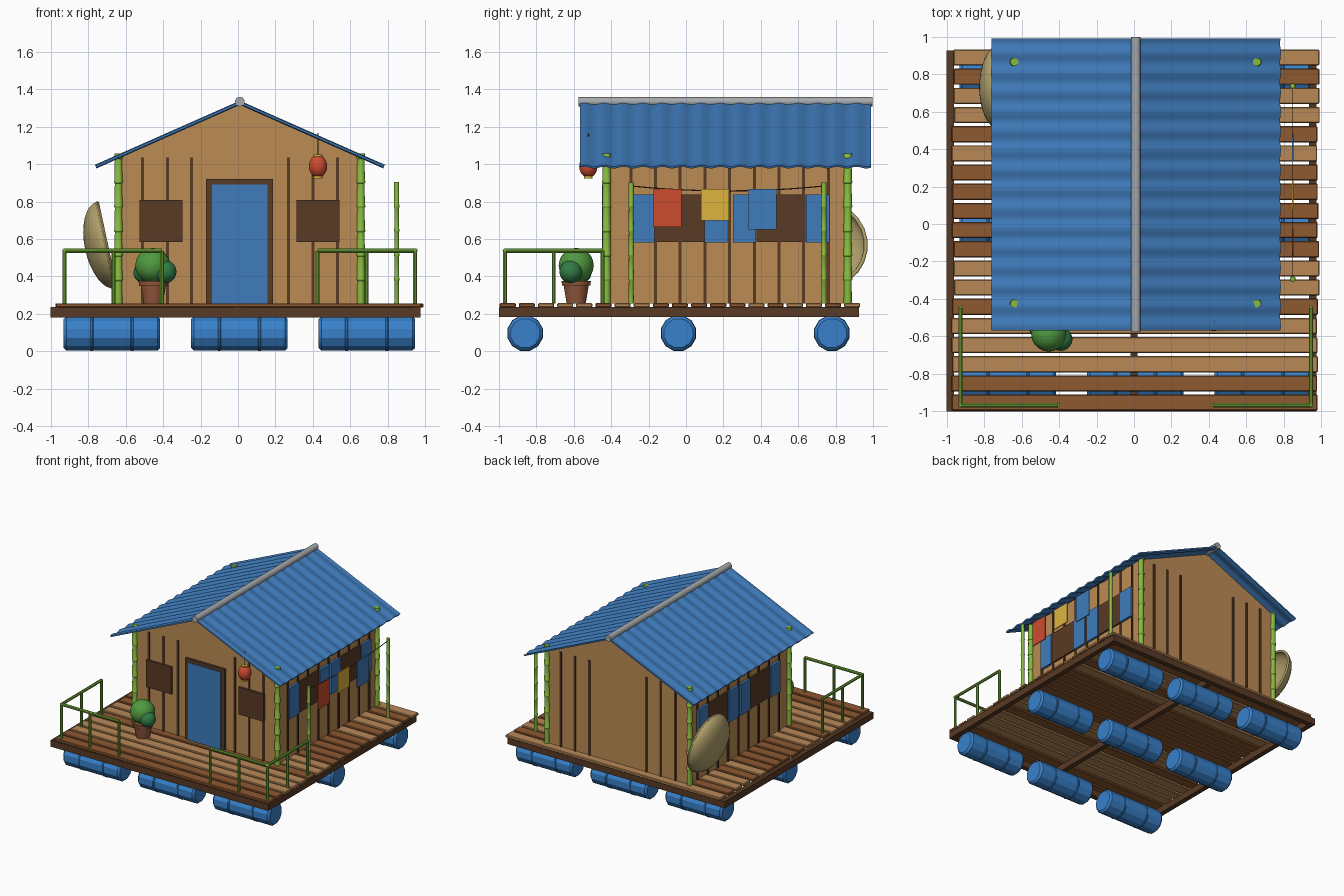
import bpy, bmesh, math, random
from mathutils import Vector, Matrix

if "Cube" in bpy.data.objects:
    bpy.data.objects.remove(bpy.data.objects["Cube"])

random.seed(4)
COL = dict(blue=(.05, .2, .5), barrel=(.04, .22, .6), dark=(.1, .042, .018), plank=(.27, .1, .03),
           light=(.48, .25, .095), wall=(.5, .26, .09), green=(.24, .5, .05), rail=(.17, .4, .04),
           grey=(.38, .4, .42), red=(.6, .07, .03), yellow=(.72, .46, .05), clay=(.3, .1, .045),
           leaf=(.08, .32, .05), leaf_dark=(.03, .2, .06), straw=(.45, .36, .15))
MATS = {}


def finish(name, bm, col, smooth=None):
    bmesh.ops.recalc_face_normals(bm, faces=bm.faces)
    me = bpy.data.meshes.new(name)
    bm.to_mesh(me)
    bm.free()
    o = bpy.data.objects.new(name, me)
    bpy.context.collection.objects.link(o)
    if col not in MATS:
        MATS[col] = bpy.data.materials.new(col)
        MATS[col].diffuse_color = (*COL[col], 1)
    me.materials.append(MATS[col])
    if smooth:
        bpy.ops.object.select_all(action='DESELECT')
        o.select_set(True)
        bpy.context.view_layer.objects.active = o
        bpy.ops.object.shade_smooth_by_angle(angle=math.radians(smooth))
    return o


def box(name, x, y, z, col, bevel=0):
    bm = bmesh.new()
    bmesh.ops.create_cube(bm, size=1)
    for v in bm.verts:
        v.co = [(r[0] + r[1]) / 2 + c * (r[1] - r[0]) for r, c in zip((x, y, z), v.co)]
    if bevel:
        bmesh.ops.bevel(bm, geom=bm.edges[:], offset=bevel, segments=1, affect='EDGES')
    return finish(name, bm, col)


def lathe(name, prof, origin, axis, col, n=12, smooth=40):
    """Spin (radius, distance) points about an axis through origin."""
    bm = bmesh.new()
    m = Matrix.Translation(origin) @ Vector(axis).to_track_quat('Z', 'Y').to_matrix().to_4x4()
    rings = []
    for r, t in prof:
        k = 1 if r == 0 else n
        rings.append([bm.verts.new(m @ Vector((r * math.cos(2 * math.pi * (i + .5) / n),
                                               r * math.sin(2 * math.pi * (i + .5) / n), t))) for i in range(k)])
    for a, b in zip(rings, rings[1:]):
        for i in range(n):
            j = (i + 1) % n
            f = [a[i % len(a)], a[j % len(a)], b[j % len(b)], b[i % len(b)]]
            bm.faces.new(list(dict.fromkeys(f)))
    for ring in (rings[0], rings[-1]):
        if len(ring) > 1:
            bm.faces.new(ring)
    return finish(name, bm, col, smooth)


def tube(name, a, b, r, col, n=8):
    d = Vector(b) - Vector(a)
    return lathe(name, [(r, 0), (r, d.length)], a, d, col, n)


def bamboo(name, a, b, r, step, col='green'):
    d = Vector(b) - Vector(a)
    L, prof = d.length, [(r, 0)]
    for i in range(1, int(L / step) + 1):
        t = i * step
        if t < L - .02:
            prof += [(r * .93, t - .008), (r * 1.13, t - .003), (r * 1.13, t + .003), (r, t + .008)]
    return lathe(name, prof + [(r, L)], a, d, col, 10)


def ball(name, c, r, col, sub=3):
    bm = bmesh.new()
    bmesh.ops.create_icosphere(bm, subdivisions=sub, radius=r)
    bmesh.ops.translate(bm, verts=bm.verts, vec=c)
    return finish(name, bm, col, 60)


# floating barrels
for y in (-.86, -.04, .78):
    for x in (-.93, -.25, .43):
        p = [(.08, 0), (.095, .015)]
        for t in (.15, .365):
            p += [(.095, t - .008), (.098, t - .004), (.098, t + .004), (.095, t + .008)]
        lathe('barrel', p + [(.095, .5), (.08, .515)], (x, y, .096), (1, 0, 0), 'barrel', 12, 25)

# deck frame
for x in (-1, -.02, .935):
    box('frame_beam', (x, x + .04), (-1, .925), (.182, .236), 'dark')
for y in (-1, .885):
    box('frame_cross_beam', (-1, .975), (y, y + .04), (.182, .2355), 'dark')

# deck planks, front to back
for i, c in enumerate('DDLLLDLLDDDDDLDLLDL'):
    y, s = -.953 + i * .1023, random.uniform(-.008, .008)
    box('deck_plank', (-.968 + s, .984 + s), (y - .043, y + .043), (.234, .257),
        'light' if c == 'L' else 'plank', .005)

# cabin walls and gable
box('cabin_walls', (-.635, .655), (-.425, .865), (.255, 1.035), 'wall')
bm = bmesh.new()
for y in (-.425, .865):
    bm.faces.new([bm.verts.new(p) for p in ((-.635, y, 1.035), (.655, y, 1.035), (.01, y, 1.325))])
bm.verts.ensure_lookup_table()
for i in range(3):
    j = (i + 1) % 3
    bm.faces.new([bm.verts[k] for k in (i, j, j + 3, i + 3)])
finish('gable', bm, 'wall')

# battens
for x in (-.51, -.377, -.247, .27, .4, .53):
    box('front_batten', (x - .008, x + .008), (-.433, -.42), (.255, 1.035), 'dark')
    box('back_batten', (x - .008, x + .008), (.86, .873), (.255, 1.035), 'dark')
for i in range(9):
    y = -.295 + i * .132
    for x in (-.637, .657):
        box('side_batten', (x - .006, x + .006), (y - .008, y + .008), (.255, 1.03), 'dark')

# door and front windows
box('door_frame', (-.17, .187), (-.442, -.42), (.255, .92), 'dark')
box('door', (-.14, .157), (-.45, -.43), (.257, .892), 'blue')
for x in (-.525, .313):
    box('front_window', (x, x + .228), (-.442, -.42), (.585, .808), 'dark')

# side windows with shutters
for s in (-1, 1):
    def span(a, b):
        return tuple(sorted((.01 + s * a, .01 + s * b)))
    for y in (-.035, .508):
        box('side_window', span(.64, .658), (y - .13, y + .13), (.585, .837), 'dark')
        for a in (-.258, .133):
            box('shutter', span(.64, .664), (y + a, y + a + .125), (.582, .837), 'blue')

# corner posts
for x in (-.638, .656):
    for y in (-.425, .865):
        bamboo('corner_post', (x, y, .255), (x, y, 1.057), .022, .13)

# corrugated roof
for s in (-1, 1):
    bm = bmesh.new()
    N, rows = 15 * 8, []
    for i in range(N + 1):
        y = -.568 + 1.558 * i / N
        w = .005 * math.sin(2 * math.pi * i / 8)
        rows.append([[bm.verts.new((.01 + s * (d + .41 * (w + h)), y, z + .91 * (w + h)))
                      for d, z in ((0, 1.326), (.769, .986))] for h in (-.005, .006)])
    for (a0, a1), (b0, b1) in zip(rows, rows[1:]):
        bm.faces.new((a0[0], a0[1], b0[1], b0[0]))
        bm.faces.new((a1[0], a1[1], b1[1], b1[0]))
        for k in (0, 1):
            bm.faces.new((a0[k], b0[k], b1[k], a1[k]))
    for a, b in (rows[0], rows[-1]):
        bm.faces.new((a[0], a[1], b[1], b[0]))
    finish('roof_sheet', bm, 'blue', 40)
tube('ridge_cap', (.01, -.575, 1.333), (.01, .997, 1.333), .026, 'grey', 10)

# porch railings
for xo, xi in ((-.925, -.405), (.945, .425)):
    xm = (xo + xi) / 2
    for x, y in ((xo, -.967), (xm, -.967), (xi, -.967), (xo, -.707), (xo, -.447)):
        tube('rail_post', (x, y, .255), (x, y, .537), .011, 'rail')
    for x, y in ((xo, -.447), (xi, -.967)):
        tube('top_rail', (xo, -.967, .537), (x, y, .537), .012, 'rail')
    ball('rail_corner', (xo, -.967, .537), .013, 'rail', 2)

# clothesline with laundry
X = .847
for y in (-.293, .737):
    bamboo('line_pole', (X, y, .255), (X, y, .903), .014, .13)
sag = [(X, -.293 + 1.03 * i / 10, .883 - .026 * (1 - (i / 5 - 1) ** 2)) for i in range(11)]
for a, b in zip(sag, sag[1:]):
    tube('clothesline', a, b, .003, 'dark', 6)
for y, z, c in ((-.175, .665, 'red'), (.08, .7, 'yellow'), (.335, .65, 'blue')):
    box('hanging_cloth', (X - .004, X + .004), (y, y + .15), (z, .866), c)

# hanging lantern
L = (.427, -.522, 0)
lathe('lantern', [(.022, .935)] + [(.05 * math.sin(math.pi * i / 10), .988 - .06 * math.cos(math.pi * i / 10))
                                   for i in range(2, 9)] + [(.022, 1.042)], L, (0, 0, 1), 'red', 16, 60)
for z in (.924, 1.036):
    tube('lantern_cap', (*L[:2], z), (*L[:2], z + .014), .024, 'yellow', 12)
tube('lantern_cord', (*L[:2], 1.045), (*L[:2], 1.165), .003, 'dark', 6)

# potted shrub
lathe('plant_pot', [(.052, .255), (.068, .35), (.077, .35), (.08, .375), (.068, .375), (.062, .36)],
      (-.452, -.587, 0), (0, 0, 1), 'clay', 16)
for c, r, col in (((-.455, -.587, .458), .094, 'leaf'), ((-.39, -.615, .425), .062, 'leaf_dark'),
                  ((-.503, -.56, .42), .055, 'leaf_dark')):
    ball('shrub', c, r, col)

# round basket boat leaning on the left wall
O, A = (-.703, .73, .567), (-.977, 0, -.21)
bowl = [(.238 * math.cos(math.pi * i / 16), .115 * math.sin(math.pi * i / 16)) for i in range(8)]
lathe('basket_boat', [(0, .103)] + [(r * .95, t * .9) for r, t in bowl[::-1]] + bowl + [(0, .115)],
      O, A, 'straw', 24, 50)
ring = [(.232 + .01 * math.cos(math.pi * i / 4), .01 * math.sin(math.pi * i / 4)) for i in range(9)]
rim = lathe('boat_rim', ring[:-1] + [ring[0]], O, A, 'straw', 24, 50)
bm = bmesh.new()
bm.from_mesh(rim.data)
bmesh.ops.delete(bm, geom=[f for f in bm.faces if len(f.verts) > 4], context='FACES_ONLY')
bmesh.ops.remove_doubles(bm, verts=bm.verts, dist=1e-5)
bm.to_mesh(rim.data)
bm.free()

for m in bpy.data.materials:
    if m.users and not m.is_grease_pencil:
        m.use_nodes = True
        m.node_tree.nodes["Principled BSDF"].inputs["Base Color"].default_value = m.diffuse_color
